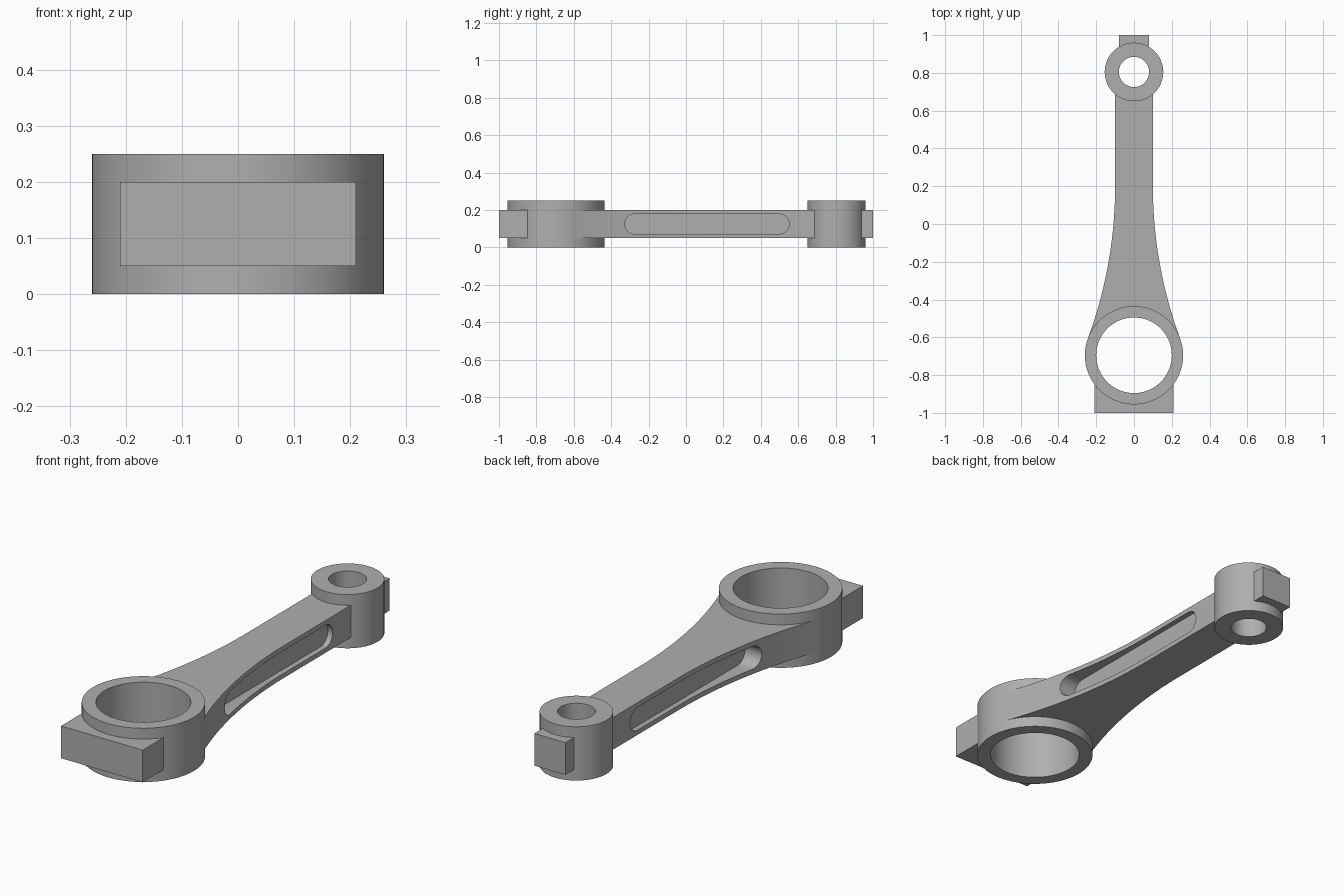
import bpy, bmesh, math

if "Cube" in bpy.data.objects:
    bpy.data.objects.remove(bpy.data.objects["Cube"], do_unlink=True)

steel = bpy.data.materials.new("plain_grey_steel")
steel.use_nodes = True
GREY = (0.43, 0.43, 0.43, 1)
steel.diffuse_color = GREY
steel.node_tree.nodes["Principled BSDF"].inputs["Base Color"].default_value = GREY

# Main dimensions
HEIGHT, LOW, HIGH = 0.25, 0.05, 0.20
BIG_Y, BIG_R, BIG_BORE = -0.695, 0.26, 0.20
SMALL_Y, SMALL_R, SMALL_BORE = 0.805, 0.155, 0.08
NECK, NECK_Y = 0.10, 0.20
WEB = 0.075


def finish(name, bm):
    bmesh.ops.recalc_face_normals(bm, faces=bm.faces)
    mesh = bpy.data.meshes.new(name)
    bm.to_mesh(mesh)
    bm.free()
    mesh.materials.append(steel)
    obj = bpy.data.objects.new(name, mesh)
    bpy.context.collection.objects.link(obj)
    return obj


def prism(name, points, start, end, axis="z"):
    """Extrude an outline: (x, y) along z, or (y, z) along x."""
    bm = bmesh.new()
    place = (lambda a, b, t: (a, b, t)) if axis == "z" else (lambda a, b, t: (t, a, b))
    base = bm.faces.new([bm.verts.new(place(a, b, start)) for a, b in points])
    moved = bmesh.ops.extrude_face_region(bm, geom=[base], use_keep_orig=True)["geom"]
    verts = [v for v in moved if isinstance(v, bmesh.types.BMVert)]
    bmesh.ops.translate(bm, verts=verts, vec=place(0, 0, end - start))
    return finish(name, bm)


def arc(ca, cb, r, begin, sweep, steps):
    return [(ca + r * math.cos(begin + sweep * i / steps),
             cb + r * math.sin(begin + sweep * i / steps)) for i in range(steps + 1)]


def ring(name, y, outer, inner, segments=96):
    bm = bmesh.new()
    profile = [(outer, 0), (outer, HEIGHT), (inner, HEIGHT), (inner, 0)]
    loops = [[bm.verts.new((a, b, z)) for a, b in
              arc(0, y, r, 0, math.tau, segments)[:-1]] for r, z in profile]
    for k in range(4):
        one, two = loops[k], loops[(k + 1) % 4]
        for i in range(segments):
            j = (i + 1) % segments
            bm.faces.new((one[i], one[j], two[j], two[i]))
    return finish(name, bm)


def cut(obj, cutter):
    cutter.hide_render = True
    mod = obj.modifiers.new("cut", "BOOLEAN")
    mod.operation = "DIFFERENCE"
    mod.solver = "EXACT"
    mod.object = cutter
    bpy.context.view_layer.objects.active = obj
    bpy.ops.object.modifier_apply(modifier=mod.name)
    bpy.data.objects.remove(cutter, do_unlink=True)


def bore_cutter(y, r):
    return prism("bore_cutter", arc(0, y, r, 0, math.tau, 64)[:-1], -0.1, 0.4)


def block(name, half, y0, y1):
    return prism(name, [(-half, y0), (half, y0), (half, y1), (-half, y1)], LOW, HIGH)


# Ring ends
big_end = ring("big_end_ring", BIG_Y, BIG_R, BIG_BORE)
small_end = ring("small_end_ring", SMALL_Y, SMALL_R, SMALL_BORE)

# Shank: straight neck flaring in an arc tangent to the big ring
drop = NECK_Y - BIG_Y
flare = (NECK**2 + drop**2 - BIG_R**2) / (2 * (BIG_R - NECK))
sweep = math.atan2(drop, NECK + flare)
side = arc(NECK + flare, NECK_Y, flare, math.pi, sweep, 28)
side = [(NECK, SMALL_Y - 0.085)] + side
shank = prism("shank", side + [(-x, y) for x, y in reversed(side)], LOW, HIGH)
cut(shank, bore_cutter(BIG_Y, 0.23))
cut(shank, bore_cutter(SMALL_Y, 0.11))

# Rounded pocket on each side of the shank, with a flat floor
MID, R = (LOW + HIGH) / 2, 0.053
slot = (arc(0.553 - R, MID, R, -math.pi / 2, math.pi, 16)
        + arc(-0.327 + R, MID, R, math.pi / 2, math.pi, 16))
for s in (-1, 1):
    cut(shank, prism("pocket_cutter", slot, s * WEB, s * 0.4, "x"))

# Balance pads at both ends
front_pad = block("front_pad", 0.21, -1, -0.83)
cut(front_pad, bore_cutter(BIG_Y, 0.23))
rear_pad = block("rear_pad", 0.08, 0.92, 1)

# Smooth round walls, crisp edges
bpy.ops.object.select_all(action="DESELECT")
for obj in (big_end, small_end, shank):
    obj.select_set(True)
bpy.context.view_layer.objects.active = shank
bpy.ops.object.shade_smooth_by_angle(angle=math.radians(30))
